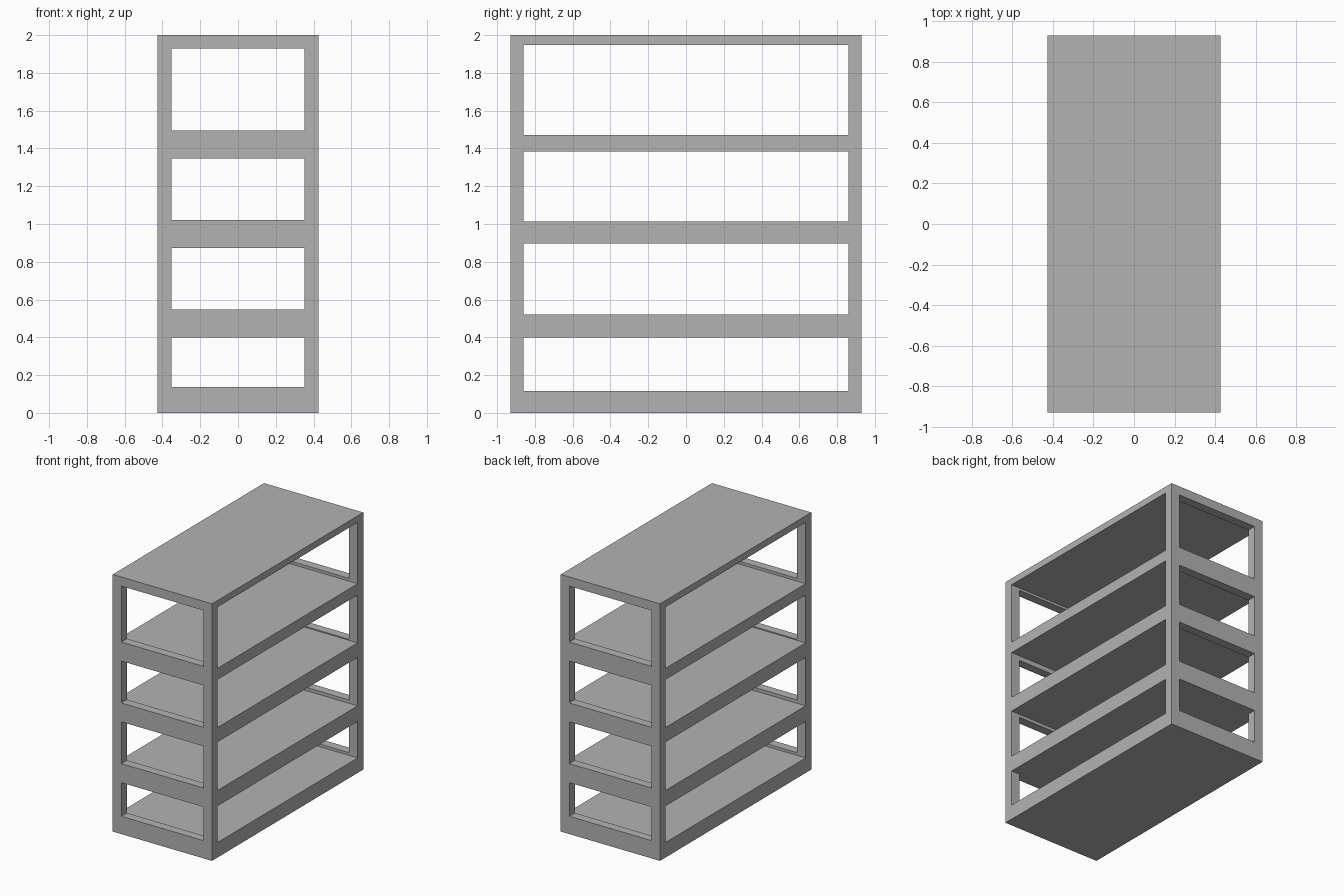
import bpy

if "Cube" in bpy.data.objects:
    bpy.data.objects.remove(bpy.data.objects["Cube"], do_unlink=True)

HALF_X, HALF_Y, HEIGHT = 0.427, 0.93, 2.0
INNER_X, INNER_Y = 0.353, 0.861
# Bottom and top of each bay opening, lowest bay first
SIDE_BAYS = [(0.117, 0.40), (0.522, 0.898), (1.012, 1.384), (1.472, 1.948)]
END_BAYS = [(0.138, 0.40), (0.548, 0.873), (1.02, 1.346), (1.494, 1.929)]

grey = bpy.data.materials.new("mid grey")
grey.use_nodes = True
grey.diffuse_color = (0.45, 0.45, 0.45, 1)
grey.node_tree.nodes["Principled BSDF"].inputs["Base Color"].default_value = grey.diffuse_color


def box(name, half_x, half_y, low, high):
    bpy.ops.mesh.primitive_cube_add(size=2, location=(0, 0, (low + high) / 2))
    obj = bpy.context.object
    obj.name = name
    obj.scale = (half_x, half_y, (high - low) / 2)
    bpy.ops.object.transform_apply(location=True, rotation=False, scale=True)
    obj.data.materials.append(grey)
    return obj


def cut(target, cutter):
    mod = target.modifiers.new("opening", "BOOLEAN")
    mod.operation = "DIFFERENCE"
    mod.solver = "EXACT"
    mod.object = cutter
    bpy.context.view_layer.objects.active = target
    bpy.ops.object.modifier_apply(modifier=mod.name)
    bpy.data.objects.remove(cutter, do_unlink=True)


# Solid body, hollowed into open bays that leave posts, shelves and end rails
rack = box("shelf_rack", HALF_X, HALF_Y, 0, HEIGHT)
for low, high in SIDE_BAYS:
    cut(rack, box("side_opening", HALF_X + 0.1, INNER_Y, low, high))
for low, high in END_BAYS:
    cut(rack, box("end_opening", INNER_X, HALF_Y + 0.1, low, high))
